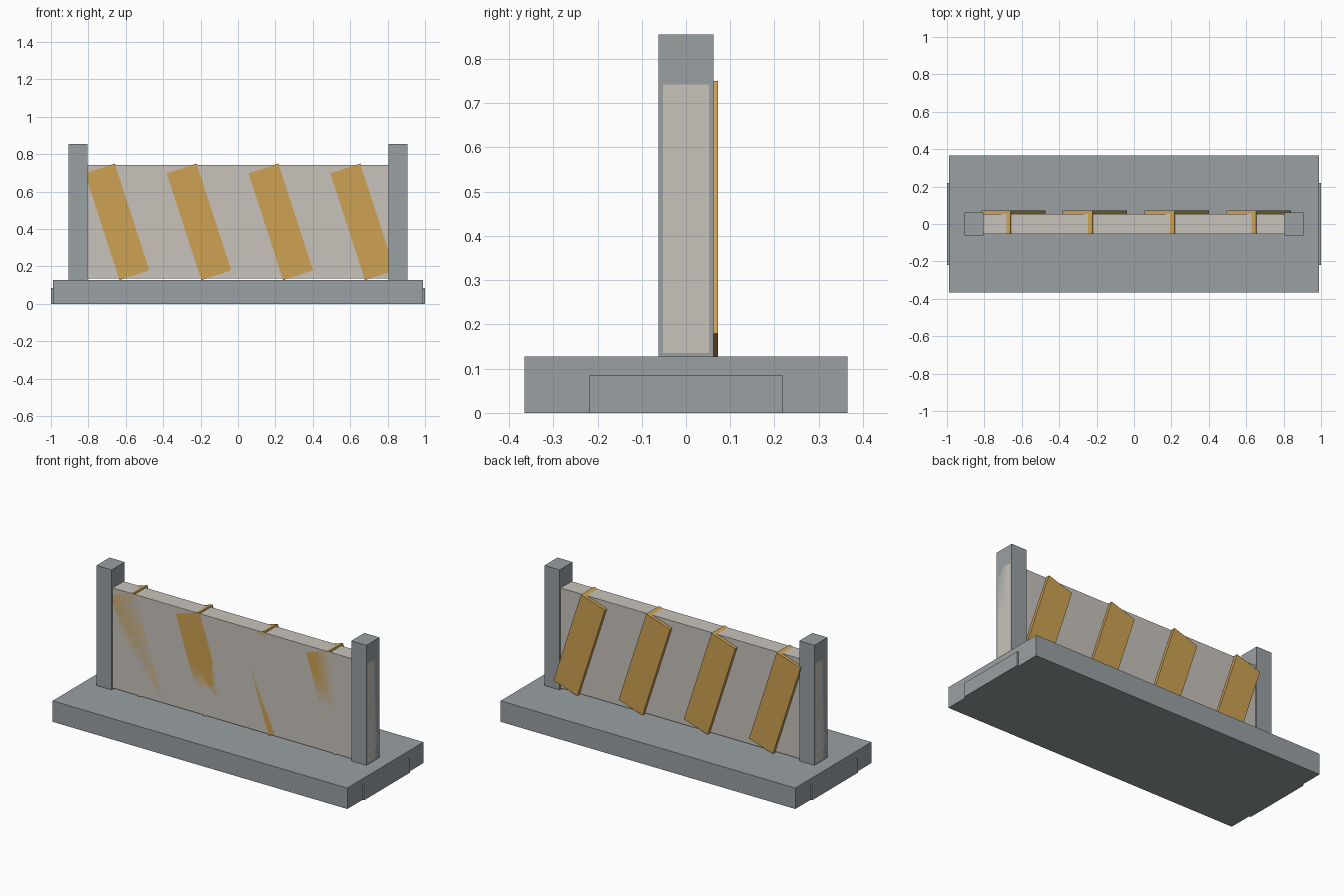
import bpy
import math

if "Cube" in bpy.data.objects:
    bpy.data.objects.remove(bpy.data.objects["Cube"], do_unlink=True)


def make_material(name, rgb):
    mat = bpy.data.materials.new(name)
    mat.use_nodes = True
    color = (*rgb, 1.0)
    mat.diffuse_color = color
    mat.node_tree.nodes["Principled BSDF"].inputs["Base Color"].default_value = color
    return mat


def make_box(name, x, y, z, mat):
    """Box from (min, max) ranges, with its origin at its centre."""
    centre = [(lo + hi) / 2 for lo, hi in (x, y, z)]
    size = [hi - lo for lo, hi in (x, y, z)]
    bpy.ops.mesh.primitive_cube_add(size=1, location=centre)
    obj = bpy.context.object
    obj.name = name
    for v in obj.data.vertices:
        v.co = [c * s for c, s in zip(v.co, size)]
    obj.data.materials.append(mat)
    return obj


concrete = make_material("concrete grey", (0.32, 0.35, 0.37))
cream = make_material("pale panel", (0.58, 0.55, 0.50))
amber = make_material("amber stripe", (0.61, 0.36, 0.085))

BASE_TOP = 0.127
POST_OUT = 0.906
PANEL_Y = 0.0525
PANEL_Z = (0.135, 0.742)

# Base slab with a shallow tab running through to both ends
make_box("base", (-0.989, 0.989), (-0.365, 0.365), (0, BASE_TOP), concrete)
for side, name in ((-1, "right"), (1, "left")):
    ends = sorted((side * 0.98, side * 1.0))
    make_box(f"{name}_end_tab", ends, (-0.219, 0.219), (0, 0.085), concrete)

# Panel, running through the posts to their outer faces
make_box("panel", (-POST_OUT, POST_OUT), (-PANEL_Y, PANEL_Y), PANEL_Z, cream)

# Posts
for side, name in ((-1, "right"), (1, "left")):
    ends = sorted((side * 0.804, side * POST_OUT))
    make_box(f"{name}_post", ends, (-0.0625, 0.0625), (BASE_TOP, 0.855), concrete)

# Leaning stripes set through the panel, standing proud of its back
mid_z = sum(PANEL_Z) / 2
for i in range(4):
    cx = 0.01 + (i - 1.5) * 0.4375
    stripe = make_box(f"stripe_{i + 1}", (cx - 0.084, cx + 0.084),
                      (-PANEL_Y, 0.0725), (mid_z - 0.3, mid_z + 0.3), amber)
    stripe.rotation_euler.y = math.radians(-18)
